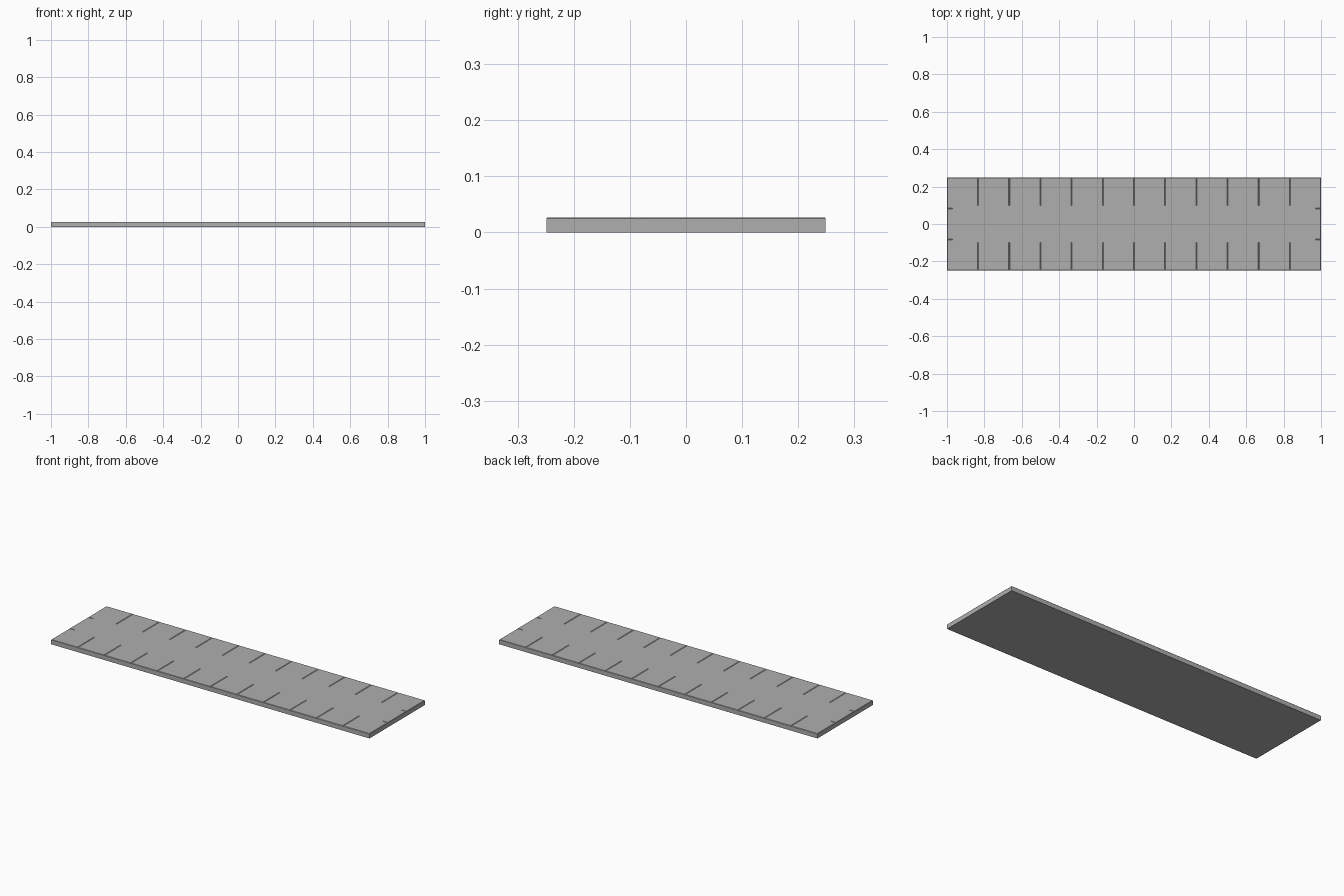
import bpy
import bmesh
from mathutils import Vector

if "Cube" in bpy.data.objects:
    bpy.data.objects.remove(bpy.data.objects["Cube"])

L, W, H = 2.0, 0.497, 0.027    # slab size
HALF, DEPTH = 0.003, 0.003     # V groove half width and depth
CHAMFER = 0.002


def new_object(name, bm):
    bmesh.ops.recalc_face_normals(bm, faces=bm.faces)
    me = bpy.data.meshes.new(name)
    bm.to_mesh(me)
    bm.free()
    ob = bpy.data.objects.new(name, me)
    bpy.context.collection.objects.link(ob)
    return ob


def add_v_prism(bm, start, end):
    """Triangular prism along start-end, pointing down into the top face."""
    a, b = Vector((*start, H)), Vector((*end, H))
    side = (b - a).normalized().cross(Vector((0, 0, 1)))
    up = Vector((0, 0, DEPTH))
    rings = [[bm.verts.new(p + o) for o in (side * HALF * 2 + up, -side * HALF * 2 + up, -up)]
             for p in (a, b)]
    p, q = rings
    bm.faces.new(p)
    bm.faces.new(q)
    for i in range(3):
        j = (i + 1) % 3
        bm.faces.new((p[i], p[j], q[j], q[i]))


# Slab with a fine chamfer round the top
bm = bmesh.new()
bmesh.ops.create_cube(bm, size=1)
for v in bm.verts:
    v.co = (v.co.x * L, v.co.y * W, (v.co.z + 0.5) * H)
top = [e for e in bm.edges if all(v.co.z > H / 2 for v in e.verts)]
bmesh.ops.bevel(bm, geom=top, offset=CHAMFER, segments=1, affect='EDGES')
slab = new_object("slab", bm)

# Shallow V grooves running inward from the long edges and the short ends
bm = bmesh.new()
for s in (-1, 1):
    for i in range(-5, 6):
        add_v_prism(bm, (i / 6, s * 0.1), (i / 6, s * 0.27))
    for y in (-1 / 12, 1 / 12):
        add_v_prism(bm, (s * 0.97, y), (s * 1.02, y))
cutter = new_object("groove_cutter", bm)
cutter.hide_render = True

mod = slab.modifiers.new("grooves", 'BOOLEAN')
mod.operation = 'DIFFERENCE'
mod.solver = 'EXACT'
mod.object = cutter
bpy.context.view_layer.objects.active = slab
bpy.ops.object.modifier_apply(modifier=mod.name)
bpy.data.objects.remove(cutter)

# Dark grey surface
grey = bpy.data.materials.new("dark_grey")
grey.diffuse_color = (0.43, 0.43, 0.43, 1)
grey.use_nodes = True
grey.node_tree.nodes["Principled BSDF"].inputs["Base Color"].default_value = grey.diffuse_color
slab.data.materials.clear()
slab.data.materials.append(grey)
